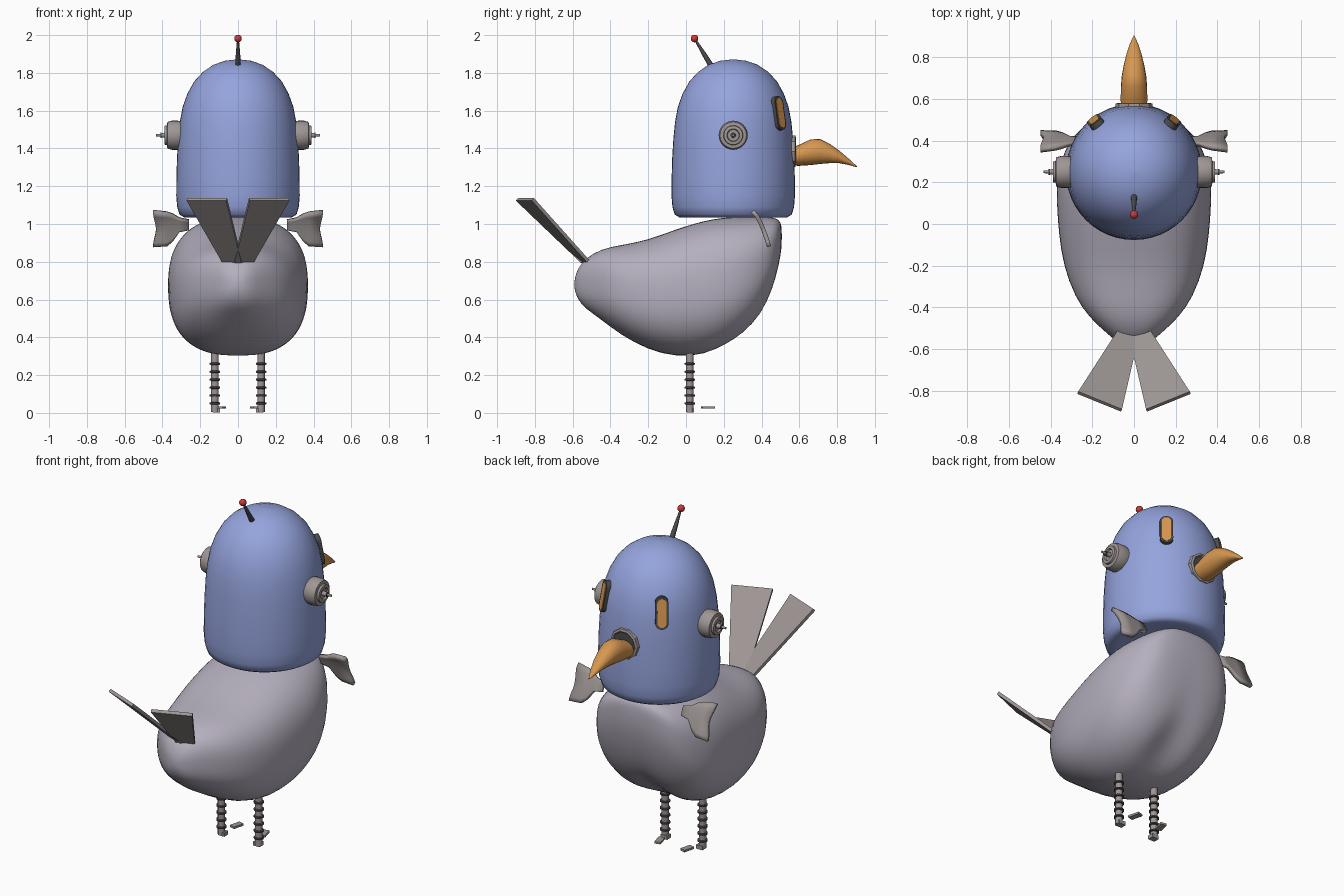
import bpy, bmesh
from math import sin, cos, pi, exp, copysign, radians
from mathutils import Matrix, Vector

if "Cube" in bpy.data.objects:
    bpy.data.objects.remove(bpy.data.objects["Cube"])


def material(name, r, g, b):
    m = bpy.data.materials.new(name)
    m.use_nodes = True
    m.diffuse_color = (r, g, b, 1)
    m.node_tree.nodes["Principled BSDF"].inputs["Base Color"].default_value = (r, g, b, 1)
    return m


BLUE = material("head_blue", .30, .37, .72)
LILAC = material("body_lilac_grey", .46, .43, .51)
GREY = material("warm_grey", .34, .305, .295)
DARK = material("dark_grey", .07, .07, .07)
ORANGE = material("beak_orange", .68, .31, .08)
RED = material("bulb_red", .62, .04, .04)


def finish(name, bm, mat, smooth=40):
    bmesh.ops.remove_doubles(bm, verts=bm.verts, dist=.0002)
    bmesh.ops.recalc_face_normals(bm, faces=bm.faces)
    me = bpy.data.meshes.new(name)
    bm.to_mesh(me)
    bm.free()
    me.materials.append(mat)
    ob = bpy.data.objects.new(name, me)
    bpy.context.collection.objects.link(ob)
    if smooth:
        bpy.ops.object.select_all(action='DESELECT')
        ob.select_set(True)
        bpy.context.view_layer.objects.active = ob
        bpy.ops.object.shade_smooth_by_angle(angle=radians(smooth))
    return ob


def loft(name, rings, mat, smooth=40, closed=True):
    """Skin a list of equally long point rings and cap both ends."""
    bm = bmesh.new()
    vs = [[bm.verts.new(p) for p in ring] for ring in rings]
    n = len(vs[0])
    for a, b in zip(vs, vs[1:]):
        for i in range(n if closed else n - 1):
            j = (i + 1) % n
            bm.faces.new((a[i], a[j], b[j], b[i]))
    if closed:
        bm.faces.new(vs[0])
        bm.faces.new(vs[-1])
    return finish(name, bm, mat, smooth)


def lathe(name, profile, mat, origin=(0, 0, 0), axis=(0, 0, 1), seg=24, smooth=40):
    """Turn (radius, height) pairs round an axis."""
    rot = Vector((0, 0, 1)).rotation_difference(Vector(axis)).to_matrix()
    o = Vector(origin)
    rings = [[o + rot @ Vector((max(r, .0006) * cos(2 * pi * i / seg),
                                max(r, .0006) * sin(2 * pi * i / seg), h))
              for i in range(seg)] for r, h in profile]
    return loft(name, rings, mat, smooth)


def sheet(name, rows, mat, thickness, smooth=40):
    ob = loft(name, rows, mat, smooth, closed=False)
    s = ob.modifiers.new("thickness", 'SOLIDIFY')
    s.thickness = thickness
    s.offset = 0
    return ob


def power(v, e):
    return copysign(abs(v) ** e, v)


# Body: cross-sections along y as (y, bottom, top, half width)
sections = [(-.592, .66, .70, .02), (-.575, .60, .765, .07), (-.53, .55, .82, .125),
            (-.45, .495, .868, .215), (-.35, .415, .888, .285), (-.2, .332, .915, .34),
            (-.05, .295, .975, .362), (.1, .303, 1.02, .372), (.2, .338, 1.035, .372),
            (.3, .395, 1.04, .355), (.4, .505, 1.04, .31), (.46, .65, 1.035, .255),
            (.493, .78, 1.025, .19), (.508, .88, .99, .07)]
SEG = 40
rings = []
for y, lo, hi, w in sections:
    mid, h = (lo + hi) / 2, (hi - lo) / 2
    ring = []
    for i in range(SEG):
        t = 2 * pi * i / SEG
        x, z = w * power(cos(t), .8), mid + h * power(sin(t), .8)
        if z < mid:   # cleft down the lower breast
            z += .07 * exp(-(x / .09) ** 2) * exp(-((y - .3) / .12) ** 2)
        ring.append((x, y, z))
    rings.append(ring)
body = loft("body", rings, LILAC, 60)
body.modifiers.new("soften", 'SUBSURF').levels = 1
body.modifiers["soften"].render_levels = 1

# Head dome
lathe("head", [(0, 1.05), (.24, 1.045), (.285, 1.035), (.31, 1.05), (.322, 1.09), (.327, 1.15),
               (.326, 1.25), (.323, 1.35), (.317, 1.45), (.308, 1.54), (.293, 1.62),
               (.268, 1.69), (.232, 1.755), (.185, 1.806), (.13, 1.843), (.07, 1.864), (0, 1.872)],
      BLUE, (0, .25, 0), seg=48, smooth=60)

# Beak: ellipses along y as (y, bottom, top, half width)
beak = [(.54, 1.31, 1.395, .062), (.6, 1.308, 1.42, .064), (.66, 1.312, 1.448, .063),
        (.71, 1.318, 1.45, .059), (.76, 1.322, 1.425, .05), (.81, 1.322, 1.39, .038),
        (.86, 1.313, 1.347, .022), (.895, 1.303, 1.315, .007), (.905, 1.302, 1.306, .001)]
loft("beak", [[(w * cos(2 * pi * i / 20), y, (a + b) / 2 + (b - a) / 2 * sin(2 * pi * i / 20))
               for i in range(20)] for y, a, b, w in beak], ORANGE, 60)

# Socket around the beak
lathe("beak_collar", [(.068, -.05), (.068, .008), (.076, .014), (.088, .01), (.092, -.05)],
      GREY, (0, .568, 1.385), (0, 1, 0), seg=10, smooth=0)
lathe("beak_socket", [(0, -.04), (.07, -.04), (.07, .01), (0, .01)],
      DARK, (0, .568, 1.385), (0, 1, 0), seg=10, smooth=0)

# Antenna with bulb
base, tip = Vector((0, .135, 1.835)), Vector((0, .045, 1.982))
length = (tip - base).length
lathe("antenna_rod", [(0, 0), (.015, 0), (.012, length * .4), (.005, length), (0, length)],
      DARK, base, tip - base, seg=12)
lathe("antenna_bulb", [(.02 * sin(pi * i / 10), -.02 * cos(pi * i / 10)) for i in range(11)],
      RED, tip, seg=16, smooth=60)


def stadium(name, side, radius, half, d0, d1, mat):
    """Upright pill-shaped plate lying on the head, facing out from it."""
    out = Vector((side * .61, .79, .17)).normalized()
    across = Vector((0, 0, 1)).cross(out).normalized()
    up = out.cross(across)
    centre = Vector((side * .182, .25 + .236, 1.585))
    rings = []
    for d in (d0, d1):
        ring = []
        for i in range(24):
            t = 2 * pi * (i + .5) / 24
            ring.append(centre + out * d + across * radius * cos(t)
                        + up * (radius * sin(t) + copysign(half, sin(t))))
        rings.append(ring)
    loft(name, rings, mat, 40)


for side, label in ((1, "left"), (-1, "right")):
    # Eye with dark rim
    stadium(label + "_eye_rim", side, .036, .055, -.04, .018, DARK)
    stadium(label + "_eye", side, .025, .055, .01, .021, ORANGE)

    # Ear dial with spindle
    lathe(label + "_ear", [(0, .28), (.072, .28), (.077, .32), (.077, .35), (.07, .374), (.052, .376),
                           (.05, .388), (.034, .39), (.03, .38), (.014, .38), (.012, .405),
                           (.007, .408), (.006, .435), (0, .435)],
          GREY, (0, .25, 1.47), (side, 0, 0), seg=24, smooth=30)
    lathe(label + "_ear_pin", [(0, 0), (.014, 0), (.014, .006), (0, .006)],
          DARK, (side * .404, .25, 1.47), (side, 0, 0), seg=12)

    # Curved wing flap, narrow at the shoulder
    rows = []
    for x, hi, lo in ((.26, 1.02, .97), (.31, 1.03, .96), (.345, 1.05, .91),
                      (.375, 1.06, .885), (.45, 1.068, .88)):
        row = []
        for k in range(9):
            z = hi + (lo - hi) * k / 8
            f = (1.07 - z) / .19
            row.append((side * (x + .008 * (cos(pi * k / 4) - 1) * (x > .4)),
                        .345 + .095 * f ** .6, z))
        rows.append(row)
    sheet(label + "_wing", rows, GREY, .022)

    # Tail feather
    sheet(label + "_tail_feather",
          [[(side * .08, -.515, .80), (side * -.02, -.55, .80)],
           [(side * .27, -.81, 1.13), (side * .06, -.895, 1.13)]], GREY, .018, 0)

    # Leg with spring rings
    lathe(label + "_leg", [(0, .005), (.02, .005), (.02, .34), (0, .34)],
          GREY, (side * .122, .02, 0), seg=14)
    for k in range(6):
        lathe(f"{label}_leg_ring_{k + 1}", [(.018, -.007), (.028, -.004), (.028, .004), (.018, .007)],
              DARK, (side * .122, .02, .05 + .042 * k), seg=14)

    # Ankle stub and toe plate
    for name, centre, size, turn in (("ankle", (.115, .024, .012), (.042, .036, .022), 0),
                                     ("toe", (.09, .117, .028), (.035, .068, .012), .25)):
        bm = bmesh.new()
        bmesh.ops.create_cube(bm, size=1)
        place = (Matrix.Translation((side * centre[0], centre[1], centre[2]))
                 @ Matrix.Rotation(side * turn, 4, 'Z') @ Matrix.Diagonal((*size, 1)))
        bm.transform(place)
        finish(f"{label}_{name}", bm, GREY, 0)
